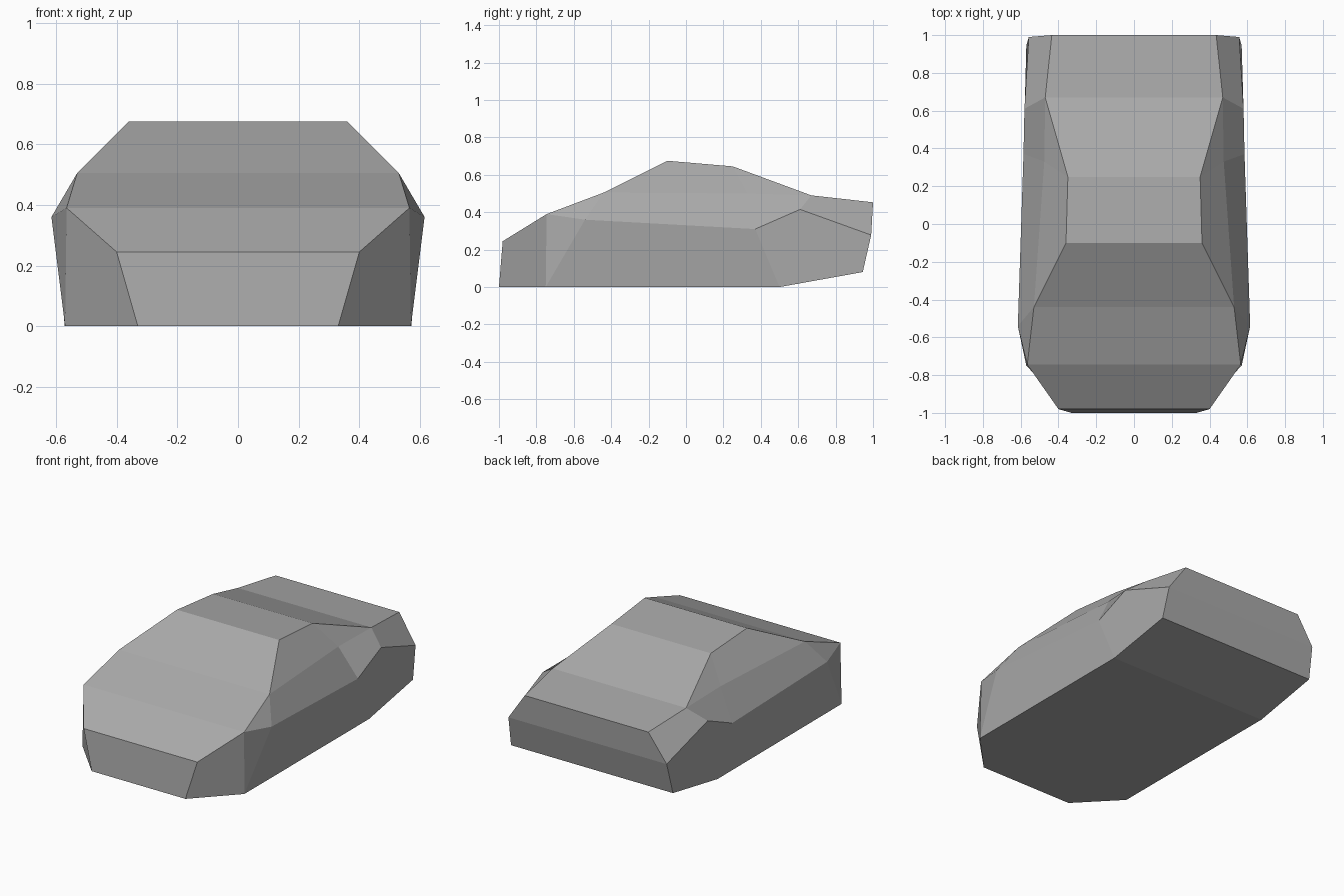
import bpy
import bmesh

cube = bpy.data.objects.get("Cube")
if cube:
    bpy.data.objects.remove(cube, do_unlink=True)

grey = bpy.data.materials.new("body_grey")
grey.use_nodes = True
colour = (0.4, 0.4, 0.4, 1)
grey.diffuse_color = colour
grey.node_tree.nodes["Principled BSDF"].inputs["Base Color"].default_value = colour

# Centre outline, nose to tail and back under the belly: half width, y, z
outline = {
    "nose_low": (0.33, -1.0, 0.0),
    "nose_top": (0.40, -0.98, 0.245),
    "hood_front": (0.565, -0.745, 0.39),
    "hood_back": (0.53, -0.44, 0.505),
    "roof_front": (0.36, -0.1, 0.675),
    "roof_back": (0.35, 0.25, 0.645),
    "deck_front": (0.47, 0.67, 0.49),
    "deck_back": (0.435, 1.0, 0.453),
    "tail_mid": (0.557, 0.99, 0.278),
    "tail_low": (0.57, 0.945, 0.08),
    "belly_back": (0.572, 0.5, 0.0),
    "belly_front": (0.57, -0.75, 0.0),
}
# Extra points along each flank
flank = {
    "shoulder_front": (0.615, -0.54, 0.36),
    "shoulder_back": (0.585, 0.37, 0.31),
    "haunch": (0.58, 0.61, 0.415),
    "pillar": (0.475, 0.33, 0.5),
}
# Panels on each side of the body
panels = [
    "nose_low nose_top hood_front belly_front",
    "belly_front hood_front shoulder_front",
    "hood_front hood_back shoulder_front",
    "hood_back roof_front roof_back pillar",
    "hood_back pillar shoulder_back shoulder_front",
    "roof_back deck_front pillar",
    "pillar deck_front haunch shoulder_back",
    "deck_front deck_back tail_mid haunch",
    "belly_front shoulder_front shoulder_back belly_back",
    "belly_back shoulder_back haunch tail_mid tail_low",
]

bm = bmesh.new()
sides = [{name: bm.verts.new((s * x, y, z))
          for name, (x, y, z) in (outline | flank).items()} for s in (-1, 1)]

# Flank panels
for side in sides:
    for panel in panels:
        bm.faces.new([side[n] for n in panel.split()])

# Strips across the body
names = list(outline)
for a, b in zip(names, names[1:] + names[:1]):
    bm.faces.new((sides[0][a], sides[1][a], sides[1][b], sides[0][b]))

bmesh.ops.recalc_face_normals(bm, faces=bm.faces)
mesh = bpy.data.meshes.new("car_body")
bm.to_mesh(mesh)
bm.free()
mesh.materials.append(grey)
body = bpy.data.objects.new("car_body", mesh)
bpy.context.collection.objects.link(body)
